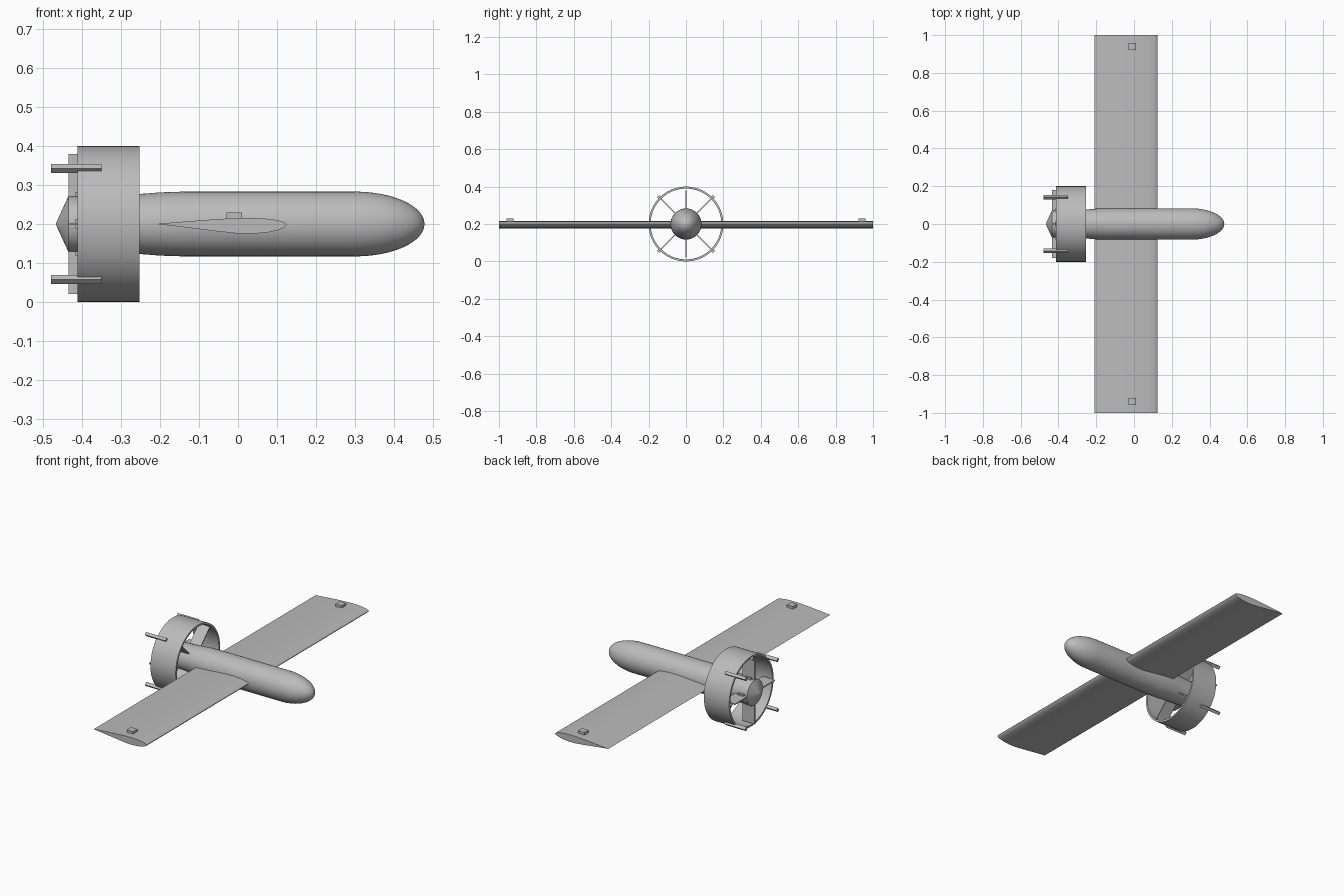
import bpy, bmesh, math
from mathutils import Matrix, Vector

cube = bpy.data.objects.get("Cube")
if cube:
    bpy.data.objects.remove(cube, do_unlink=True)

grey = bpy.data.materials.new("light_grey")
grey.use_nodes = True
grey.diffuse_color = (0.5, 0.5, 0.5, 1)
grey.node_tree.nodes["Principled BSDF"].inputs["Base Color"].default_value = (0.5, 0.5, 0.5, 1)

AXIS = 0.2  # height of the body axis


def finish(name, bm, smooth=None):
    bmesh.ops.recalc_face_normals(bm, faces=bm.faces)
    mesh = bpy.data.meshes.new(name)
    bm.to_mesh(mesh)
    bm.free()
    mesh.materials.append(grey)
    obj = bpy.data.objects.new(name, mesh)
    bpy.context.collection.objects.link(obj)
    if smooth:
        bpy.ops.object.select_all(action='DESELECT')
        obj.select_set(True)
        bpy.context.view_layer.objects.active = obj
        bpy.ops.object.shade_smooth_by_angle(angle=math.radians(smooth))
    return obj


def lathe(name, profile, closed=False, steps=64):
    """Revolve (x, radius) points about the body axis."""
    bm = bmesh.new()
    verts = [bm.verts.new((x, 0, AXIS + r)) for x, r in profile]
    pairs = list(zip(verts, verts[1:] + verts[:1])) if closed else list(zip(verts, verts[1:]))
    edges = [bm.edges.new(p) for p in pairs]
    bmesh.ops.spin(bm, geom=verts + edges, cent=(0, 0, AXIS), axis=(1, 0, 0),
                   angle=math.tau, steps=steps)
    bmesh.ops.remove_doubles(bm, verts=bm.verts, dist=1e-5)
    return finish(name, bm, 30)


def box(name, low, high, turn=0):
    """Box between two corners, turned about the body axis; z is relative to it."""
    low, high = Vector(low), Vector(high)
    size = high - low
    bm = bmesh.new()
    bmesh.ops.create_cube(bm, size=1, matrix=Matrix.Translation((0, 0, AXIS))
                          @ Matrix.Rotation(turn, 4, 'X')
                          @ Matrix.Translation((low + high) / 2)
                          @ Matrix.Diagonal((*size, 1)))
    return finish(name, bm)


# Fuselage: pointed tail cone, gentle taper, straight body, elliptical nose
R = 0.083
body = [(-0.467, 0), (-0.464, 0.008), (-0.435, 0.071), (-0.38, 0.071),
        (-0.31, 0.073), (-0.25, 0.077), (-0.2, 0.081), (-0.14, R)]
for i in range(17):
    a = math.pi / 2 * i / 16
    body.append((0.3 + 0.178 * math.sin(a), R * math.cos(a) if i < 16 else 0))
lathe("fuselage", body)

# Duct ring around the tail
lathe("tail_duct", [(-0.412, 0.2), (-0.253, 0.2), (-0.253, 0.189), (-0.412, 0.189)], True, 96)

# Wing: one airfoil section swept across the full span
upper = [(-0.21, 0.2), (-0.14, 0.206), (-0.06, 0.212), (0, 0.2155), (0.04, 0.2155),
         (0.08, 0.213), (0.105, 0.209), (0.12, 0.204), (0.125, 0.199)]
lower = [(0.12, 0.192), (0.105, 0.185), (0.08, 0.179), (0.04, 0.175), (0, 0.1755),
         (-0.06, 0.182), (-0.14, 0.192)]
bm = bmesh.new()
section = bm.faces.new([bm.verts.new((x, -1, z)) for x, z in upper + lower])
swept = bmesh.ops.extrude_face_region(bm, geom=[section], use_keep_orig=True)
bmesh.ops.translate(bm, vec=(0, 2, 0),
                    verts=[v for v in swept["geom"] if isinstance(v, bmesh.types.BMVert)])
finish("wing", bm, 35)

# Small housings on the wing tips
for side, y in (("left", 0.94), ("right", -0.94)):
    box(side + "_tip_housing", (-0.03, y - 0.019, 0.005), (0.01, y + 0.019, 0.029))

# Duct struts and rods on the diagonals, steering vanes and servos on the cross
for i in range(4):
    quarter = i * math.pi / 2
    diagonal = quarter + math.pi / 4
    n = str(i + 1)
    box("duct_strut_" + n, (-0.34, -0.003, 0.06), (-0.27, 0.003, 0.192), diagonal)
    box("duct_rod_" + n, (-0.48, -0.008, 0.192), (-0.35, 0.008, 0.21), diagonal)
    box("steering_vane_" + n, (-0.435, -0.003, 0.06), (-0.36, 0.003, 0.18), quarter)
    box("vane_servo_" + n, (-0.418, -0.012, 0.06), (-0.38, 0.012, 0.081), quarter)
